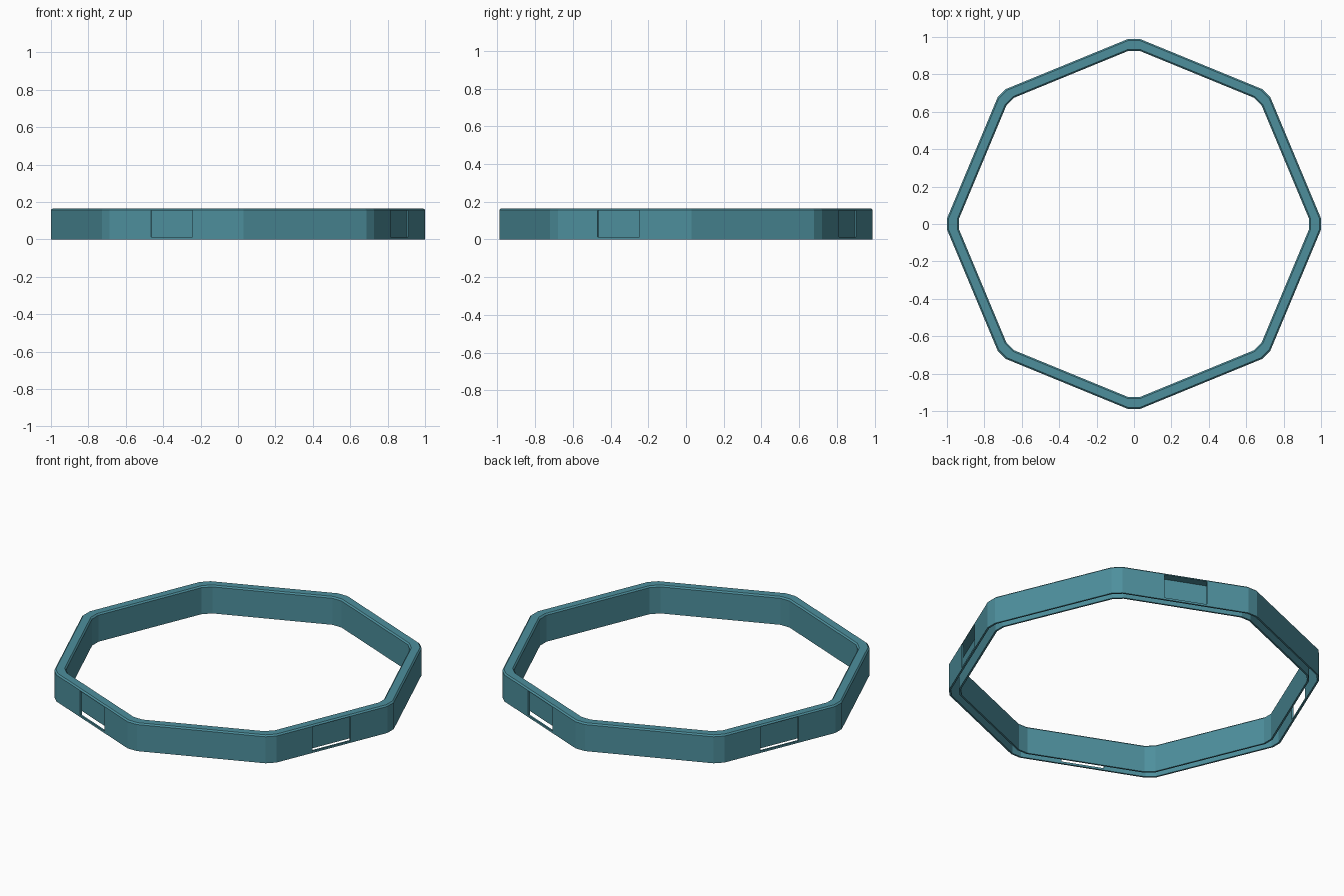
import bpy, bmesh, math
from mathutils import Matrix

if "Cube" in bpy.data.objects:
    bpy.data.objects.remove(bpy.data.objects["Cube"])

teal = bpy.data.materials.new("teal")
teal.diffuse_color = (0.075, 0.275, 0.335, 1)
teal.use_nodes = True
teal.node_tree.nodes["Principled BSDF"].inputs["Base Color"].default_value = teal.diffuse_color

HALF = math.pi / 8
SHARP = 1.0124            # radius of the unchamfered octagon corner
CH = 0.03                 # half width of each corner flat
YS = 0.99                 # ring is very slightly shorter in y


def make(name, bm):
    bmesh.ops.recalc_face_normals(bm, faces=bm.faces)
    me = bpy.data.meshes.new(name)
    bm.to_mesh(me)
    bm.free()
    me.materials.append(teal)
    ob = bpy.data.objects.new(name, me)
    bpy.context.collection.objects.link(ob)
    return ob


def outline(offset):
    """Octagon with chamfered corners, inset by offset."""
    r = SHARP - offset / math.cos(HALF) - CH * math.tan(HALF)
    pts = []
    for k in range(8):
        a = k * math.pi / 4
        for s in (-CH, CH):
            pts.append((r * math.cos(a) - s * math.sin(a),
                        (r * math.sin(a) + s * math.cos(a)) * YS))
    return pts


# hollow channel section (inset, height), open underneath
section = [(0, 0), (0, 0.157), (0.008, 0.165), (0.052, 0.165), (0.06, 0.157),
           (0.06, 0), (0.05, 0), (0.05, 0.155), (0.01, 0.155), (0.01, 0)]
bm = bmesh.new()
loops = [[bm.verts.new((x, y, z)) for x, y in outline(o)] for o, z in section]
for i, a in enumerate(loops):
    b = loops[(i + 1) % len(loops)]
    for j in range(16):
        k = (j + 1) % 16
        bm.faces.new((a[j], a[k], b[k], b[j]))
ring = make("octagonal_ring", bm)

# window slots through the outer wall of every second side
bm = bmesh.new()
for k in range(4):
    rot = Matrix.Rotation(math.radians(67.5 + 90 * k), 4, 'Z')
    m = (rot @ Matrix.Translation((SHARP * math.cos(HALF), 0, 0.083))
         @ Matrix.Diagonal((0.06, 0.24, 0.142, 1)))
    bmesh.ops.create_cube(bm, size=1, matrix=m)
cutter = make("slot_cutter", bm)
cutter.hide_render = True

mod = ring.modifiers.new("slots", 'BOOLEAN')
mod.operation = 'DIFFERENCE'
mod.solver = 'EXACT'
mod.object = cutter
bpy.context.view_layer.objects.active = ring
ring.select_set(True)
bpy.ops.object.modifier_apply(modifier=mod.name)
bpy.data.objects.remove(cutter)
